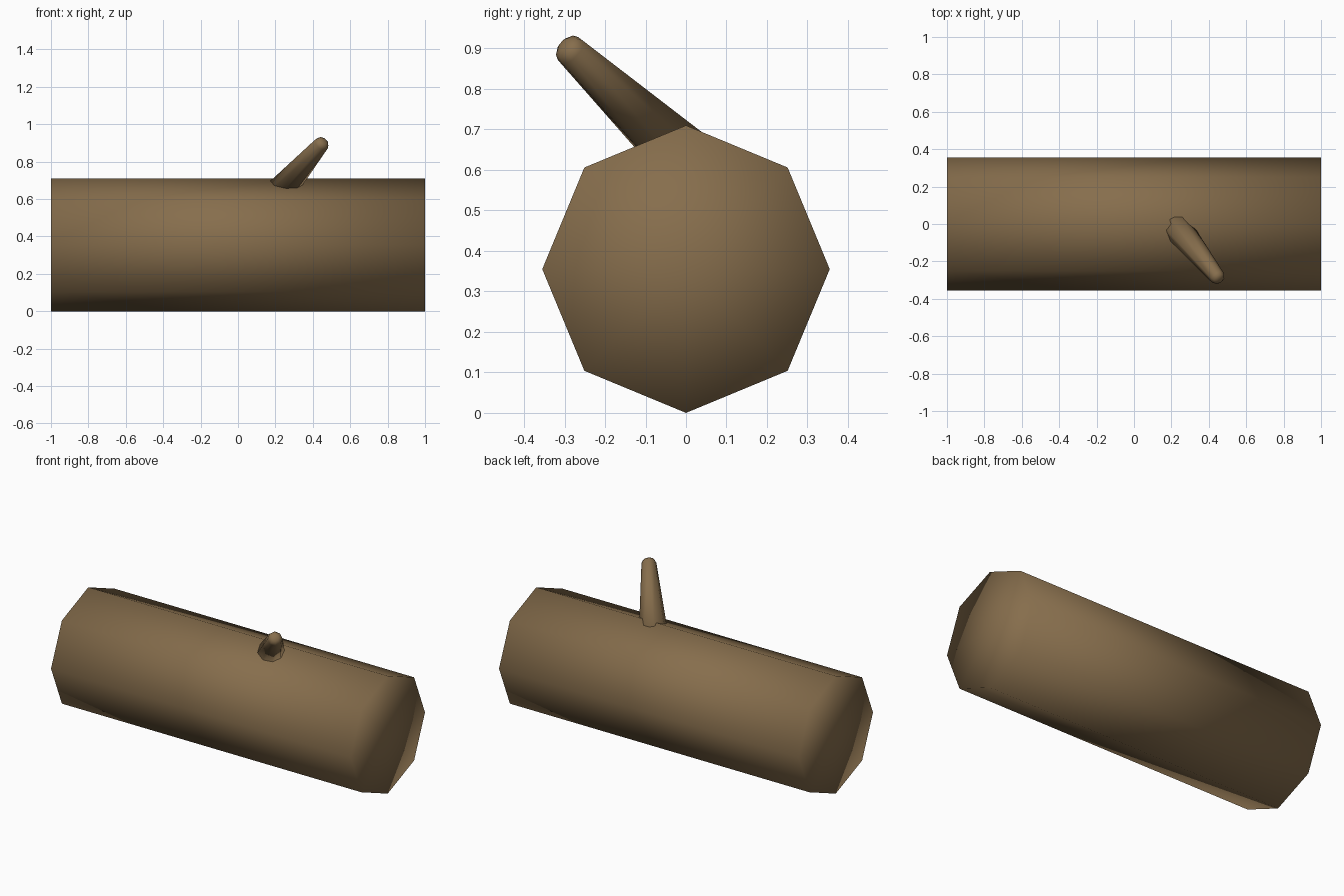
import bpy, bmesh, math
from mathutils import Vector, Matrix

if "Cube" in bpy.data.objects:
    bpy.data.objects.remove(bpy.data.objects["Cube"])

bark = bpy.data.materials.new("brown bark")
bark.diffuse_color = (0.24, 0.155, 0.073, 1)
bark.use_nodes = True
bark.node_tree.nodes["Principled BSDF"].inputs["Base Color"].default_value = bark.diffuse_color


def finish(bm, name):
    bmesh.ops.recalc_face_normals(bm, faces=bm.faces[:])
    for f in bm.faces:
        f.smooth = True
    me = bpy.data.meshes.new(name)
    bm.to_mesh(me)
    bm.free()
    me.materials.append(bark)
    ob = bpy.data.objects.new(name, me)
    bpy.context.collection.objects.link(ob)
    return ob


# Log: eight-sided trunk lying along x, a corner at the top
R = 0.355
bm = bmesh.new()
bmesh.ops.create_cone(bm, cap_ends=True, cap_tris=True, segments=8,
                      radius1=R, radius2=R, depth=2,
                      matrix=Matrix.Translation((0, 0, R)) @ Matrix.Rotation(math.pi / 2, 4, 'Y'))
finish(bm, "log")

# Branch stub: tapered rings along a slanted axis, rounded at the tip
base, tip = Vector((0.265, -0.06, 0.685)), Vector((0.447, -0.285, 0.895))
axis = (tip - base).normalized()
length = (tip - base).length
turn = axis.to_track_quat('Z', 'Y')
SIDES = 8
bm = bmesh.new()
rings = []
for along, r in ((-0.08, 0.08), (length, 0.041), (length + 0.016, 0.034), (length + 0.026, 0.018)):
    ring = []
    for i in range(SIDES):
        a = math.tau * i / SIDES
        ring.append(bm.verts.new(base + turn @ Vector((r * math.cos(a), r * math.sin(a), along))))
    rings.append(ring)
for lo, hi in zip(rings, rings[1:]):
    for i in range(SIDES):
        j = (i + 1) % SIDES
        bm.faces.new((lo[i], lo[j], hi[j], hi[i]))
bm.faces.new(rings[0][::-1])
bm.faces.new(rings[-1])
finish(bm, "branch_stub")
